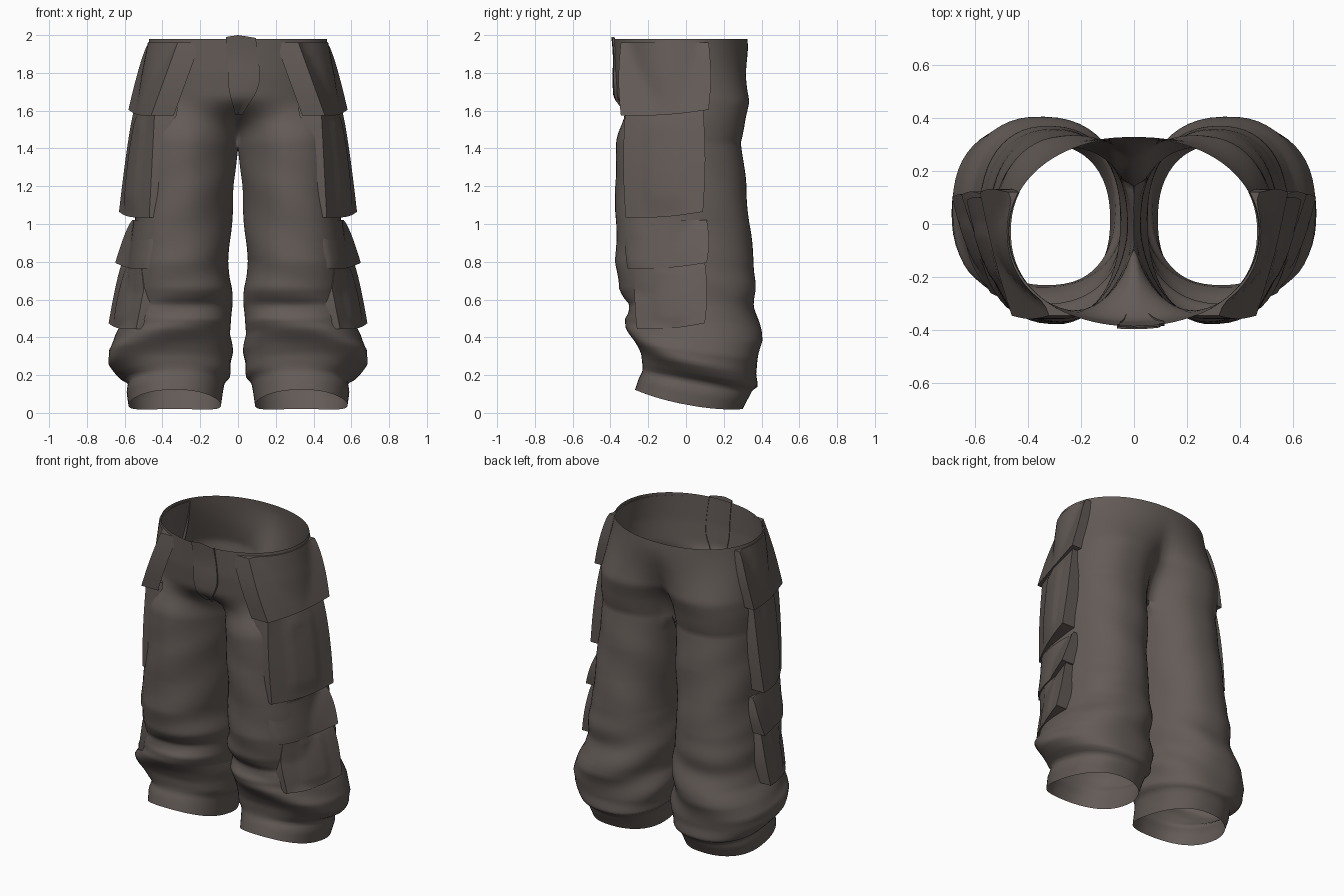
import bpy, bmesh
from math import sin, cos, pi, radians, copysign

cube = bpy.data.objects.get("Cube")
if cube:
    bpy.data.objects.remove(cube)

cloth = bpy.data.materials.new("dark_brown_cloth")
cloth.use_nodes = True
COLOR = (0.125, 0.104, 0.095, 1)
cloth.diffuse_color = COLOR
cloth.node_tree.nodes["Principled BSDF"].inputs["Base Color"].default_value = COLOR

CROTCH, WAIST = 1.43, 1.98
OUTER, INNER = 48, 12
FRONT, BACK = radians(168), radians(150)  # where the legs meet at the seam

# Leg silhouette: height, inner x, outer x, front y, back y
SHAPE = [
    (.05, .09, .58, -.27, .30), (.12, .08, .59, -.25, .33), (.17, .07, .58, -.23, .35),
    (.2, .04, .63, -.23, .38), (.26, .03, .68, -.24, .37), (.33, .03, .69, -.27, .385),
    (.41, .045, .65, -.31, .40), (.48, .035, .61, -.33, .385), (.57, .03, .59, -.30, .37),
    (.66, .035, .58, -.35, .365), (.8, .05, .57, -.375, .36), (1, .035, .55, -.37, .335),
    (1.2, .02, .54, -.375, .32), (CROTCH, 0, .53, -.37, .29), (1.55, 0, .53, -.365, .32),
    (1.65, 0, .52, -.365, .355), (1.8, 0, .5, -.38, .34), (WAIST, 0, .47, -.385, .325),
]


def smooth(lo, hi, v):
    t = min(max((v - lo) / (hi - lo), 0), 1)
    return t * t * (3 - 2 * t)


def mix(a, b, t):
    return a + (b - a) * t


def section(z):
    """Centre and radii of the leg at a height."""
    z = min(max(z, SHAPE[0][0]), WAIST)
    for lo, hi in zip(SHAPE, SHAPE[1:]):
        if z <= hi[0]:
            t = (z - lo[0]) / (hi[0] - lo[0])
            xi, xo, yf, yb = (mix(p, q, t) for p, q in zip(lo[1:], hi[1:]))
            return (xi + xo) / 2, (yf + yb) / 2, (xo - xi) / 2, (yb - yf) / 2


def power(v, n):
    return copysign(abs(v) ** (2 / n), v)


def leg_point(a, z):
    """Point on the left half; angle 0 faces outward, negative is the front."""
    cx, cy, rx, ry = section(z)
    n = 2.3
    if cos(a) < 0 and sin(a) < 0:
        # slanted front of the inner thigh
        n = mix(n, 1.7, smooth(.5, CROTCH, z))
    x, y = cx + rx * power(cos(a), n), cy + ry * power(sin(a), n)
    # the inner seam closes towards the crotch
    if a < -FRONT + .001 or a > BACK - .001:
        x *= 1 - smooth(1.33, CROTCH, z)
    if z >= CROTCH:
        # open the closed leg ring into half of the hips
        phi = a / (FRONT if a < 0 else BACK) * pi / 2
        t = smooth(CROTCH, 1.68, z) if a < 0 else smooth(1.45, 1.96, z)
        hx, hy = 2 * rx * power(max(cos(phi), 0), 2.1), cy + ry * power(sin(phi), 2.1)
        x, y = mix(x, hx, t), mix(y, hy, t)
        if abs(phi) > pi / 2 - .001:
            x = 0
    # baggy folds around the shin, faint wrinkles above
    shin = smooth(.14, .3, z) * (1 - smooth(.55, .9, z))
    thigh = smooth(.6, .9, z) * (1 - smooth(1.2, CROTCH, z))
    fold = .012 * shin * sin(26 * z + 3 * sin(a + .7)) * (.6 + .4 * sin(2 * a + 9 * z))
    fold += .004 * thigh * sin(17 * z + 3 * a)
    x, y = x + fold * cos(a), y + fold * sin(a)
    # cuffs drop towards the heel
    slope = .18 * (1 - smooth(.2, .65, z))
    wave = -.015 * cos(2 * a) * (1 - smooth(.05, .2, z))
    return (max(x, 0), y, max(z + slope * (.05 - y) + wave, 0))


def outer_x(y, z):
    """Outside surface of the leg at a depth and height."""
    cx, cy, rx, ry = section(z)
    t = min(abs((y - cy) / ry), 1)
    hip = smooth(CROTCH, 1.7, z)
    return mix(cx, 0, hip) + rx * (1 + hip) * (1 - t ** 2.2) ** (1 / 2.2)


def finish(name, bm, angle, mirror=True):
    bmesh.ops.recalc_face_normals(bm, faces=bm.faces)
    mesh = bpy.data.meshes.new(name)
    bm.to_mesh(mesh)
    bm.free()
    mesh.materials.append(cloth)
    obj = bpy.data.objects.new(name, mesh)
    bpy.context.collection.objects.link(obj)
    if mirror:
        mod = obj.modifiers.new("mirror", "MIRROR")
        mod.merge_threshold = .002
    bpy.ops.object.select_all(action="DESELECT")
    obj.select_set(True)
    bpy.context.view_layer.objects.active = obj
    bpy.ops.object.shade_smooth_by_angle(angle=radians(angle))


def skin(bm, rows):
    """Faces between successive rows of vertices."""
    for a, b in zip(rows, rows[1:]):
        for i in range(len(a) - 1):
            bm.faces.new((a[i], a[i + 1], b[i + 1], b[i]))


# Trouser body: closed leg below the crotch, open half of the hips above
bm = bmesh.new()
outer_angles = [mix(-FRONT, BACK, i / OUTER) for i in range(OUTER + 1)]
inner_angles = [mix(BACK, 2 * pi - FRONT, i / INNER) for i in range(1, INNER)]
LOW, HIGH = 84, 26
low_rows = []
for r in range(LOW + 1):
    z = mix(SHAPE[0][0], CROTCH, r / LOW)
    row = [bm.verts.new(leg_point(a, z)) for a in outer_angles + inner_angles]
    low_rows.append(row + row[:1])
skin(bm, low_rows)
hip_rows = [low_rows[-1][:OUTER + 1]]
for r in range(1, HIGH + 1):
    z = mix(CROTCH, WAIST, r / HIGH)
    hip_rows.append([bm.verts.new(leg_point(a, z)) for a in outer_angles])
skin(bm, hip_rows)
finish("trouser_body", bm, 60)


def side_pocket(name, ys, zs, front, back, bulge, pleat=0.0, tilt=.03):
    """Raised side panel; front and back give outer x at the top and bottom."""
    bm = bmesh.new()
    nu, nv = 16, 14
    rows = []
    for j in range(-1, nv + 2):
        row = []
        for i in range(-1, nu + 2):
            u, v = min(max(i / nu, 0), 1), min(max(j / nv, 0), 1)
            y = mix(*ys, u) + .012 * sin(pi * v) * (2 * u - 1)
            z = mix(*zs, v) + tilt * v * (u - .5) - .012 * sin(pi * u) * v
            base = outer_x(y, z)
            x = mix(mix(*front, v), mix(*back, v ** .75), u)
            x += bulge * sin(pi * u) * (.4 + .6 * sin(pi * min(v * .8, 1)))
            x = max(x, base + mix(.004, .014, v))
            if i in (-1, nu + 1) or j in (-1, nv + 1):
                # rim turned back to the leg
                x = max(base - (.01 if z > 1 else .03), x - .12)
            elif .28 < u < .72 and .08 < v < .9:
                x += pleat
            row.append(bm.verts.new((x, y, z)))
        rows.append(row)
    skin(bm, rows)
    finish(name, bm, 50)


side_pocket("hip_flaps", (-.345, .12), (1.96, 1.59), (.32, .46), (.472, .58), .012)
side_pocket("thigh_pockets", (-.32, .09), (1.62, 1.05), (.44, .47), (.545, .63), .03, .008)
side_pocket("knee_flaps", (-.31, .11), (1.02, .78), (.42, .46), (.56, .65), .025)
side_pocket("shin_pockets", (-.26, .1), (.8, .46), (.47, .54), (.61, .685), .025, .006)

# Fly placket following the front of the hips
bm = bmesh.new()
rows = []
for r in range(17):
    t = r / 16
    row = []
    for k in range(-3, 5):
        edge = k in (-3, 4)
        step = min(max(k, -2), 3)
        x, y, z = leg_point(outer_angles[abs(step)], mix(1.58, WAIST, t))
        x = copysign(x, step) * smooth(-.25, .5, t) + .015 * sin(pi * t)
        y += .004 if edge else -.011 - .006 * sin(2 * pi * t)
        row.append(bm.verts.new((x, y, z + .02 * t ** 6 * (1 - abs(step) / 4))))
    rows.append(row)
skin(bm, rows)
finish("fly_placket", bm, 40, mirror=False)
